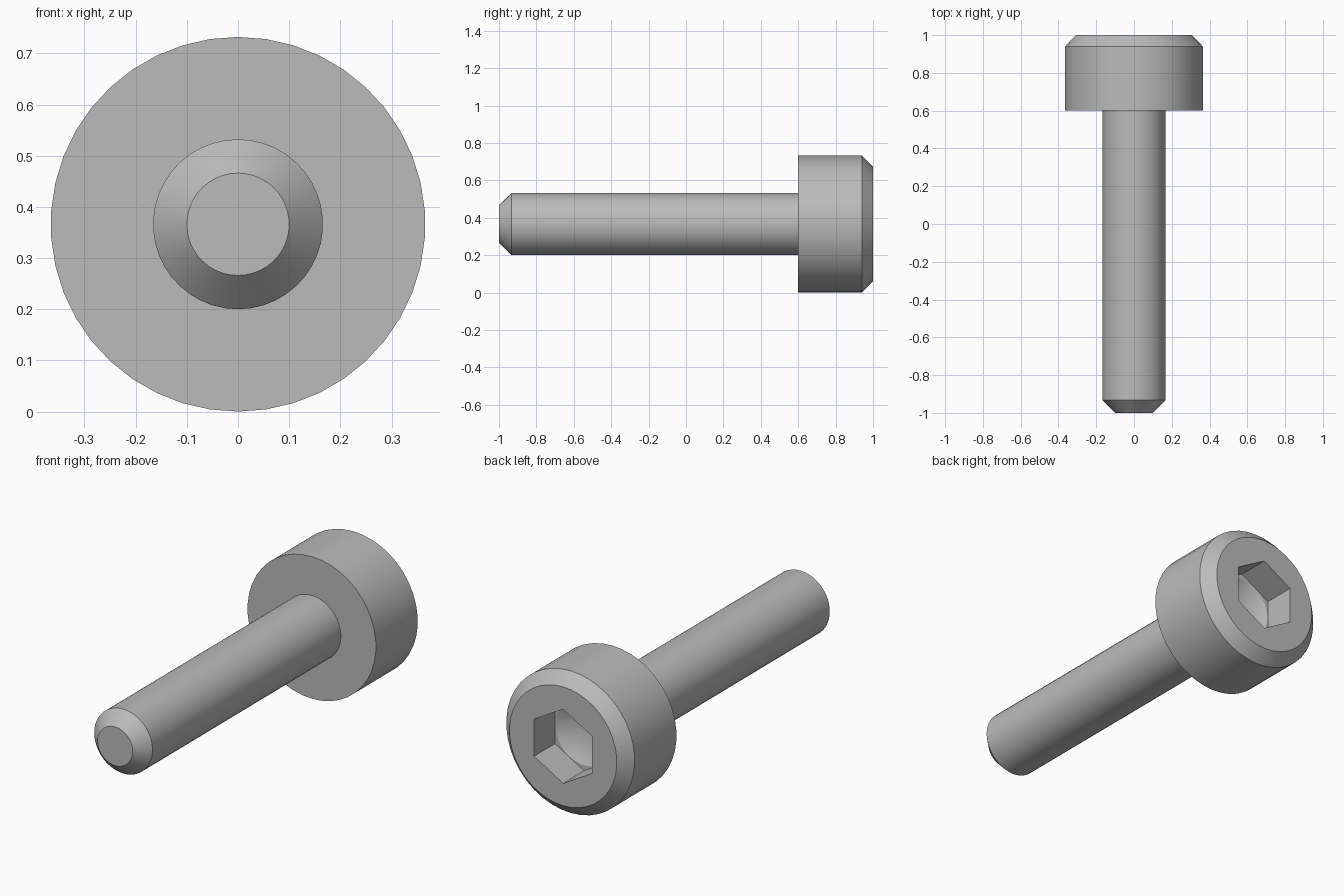
import bpy
import bmesh
import math

if "Cube" in bpy.data.objects:
    bpy.data.objects.remove(bpy.data.objects["Cube"], do_unlink=True)

AXIS_Z = 0.366       # height of the screw axis
SIDES = 42

steel = bpy.data.materials.new("grey steel")
steel.use_nodes = True
COLOUR = (0.5, 0.5, 0.5, 1)
steel.diffuse_color = COLOUR
steel.node_tree.nodes["Principled BSDF"].inputs["Base Color"].default_value = COLOUR


def lathe(name, profile, sides=SIDES):
    """Closed solid from (radius, y) points turned about the screw axis."""
    bm = bmesh.new()
    rings = []
    for r, y in profile:
        angles = [math.tau * i / sides for i in range(sides)] if r else [0]
        rings.append([bm.verts.new((r * math.sin(a), y, AXIS_Z + r * math.cos(a)))
                      for a in angles])
    for a, b in zip(rings, rings[1:]):
        for i in range(sides):
            j = (i + 1) % sides
            if len(b) == 1:
                bm.faces.new((a[i], a[j], b[0]))
            else:
                bm.faces.new((a[i], a[j], b[j], b[i]))
    for ring in (rings[0], rings[-1]):
        if len(ring) > 1:
            bm.faces.new(ring)
    bmesh.ops.recalc_face_normals(bm, faces=bm.faces)
    mesh = bpy.data.meshes.new(name)
    bm.to_mesh(mesh)
    bm.free()
    mesh.materials.append(steel)
    obj = bpy.data.objects.new(name, mesh)
    bpy.context.collection.objects.link(obj)
    return obj


def activate(obj):
    bpy.ops.object.select_all(action='DESELECT')
    obj.select_set(True)
    bpy.context.view_layer.objects.active = obj


def cut(obj, cutter):
    mod = obj.modifiers.new("cut", 'BOOLEAN')
    mod.operation = 'DIFFERENCE'
    mod.solver = 'EXACT'
    mod.object = cutter
    cutter.hide_render = True
    activate(obj)
    bpy.ops.object.modifier_apply(modifier=mod.name)
    bpy.data.objects.remove(cutter, do_unlink=True)


# Shank with chamfered tip
shank = lathe("shank", [(0.1, -1), (0.166, -0.933), (0.166, 0.61)])

# Cylindrical head with chamfered rim
head = lathe("head", [(0.366, 0.6), (0.366, 0.94), (0.306, 1)])

# Hexagonal socket, then the drilled conical bottom
cut(head, lathe("hex_cutter", [(0.191, 0.83), (0.191, 1.1)], 6))
cut(head, lathe("drill_cutter", [(0.163, 0.9), (0.163, 0.83), (0, 0.735)]))

for part in (shank, head):
    activate(part)
    bpy.ops.object.shade_smooth_by_angle(angle=math.radians(24))
